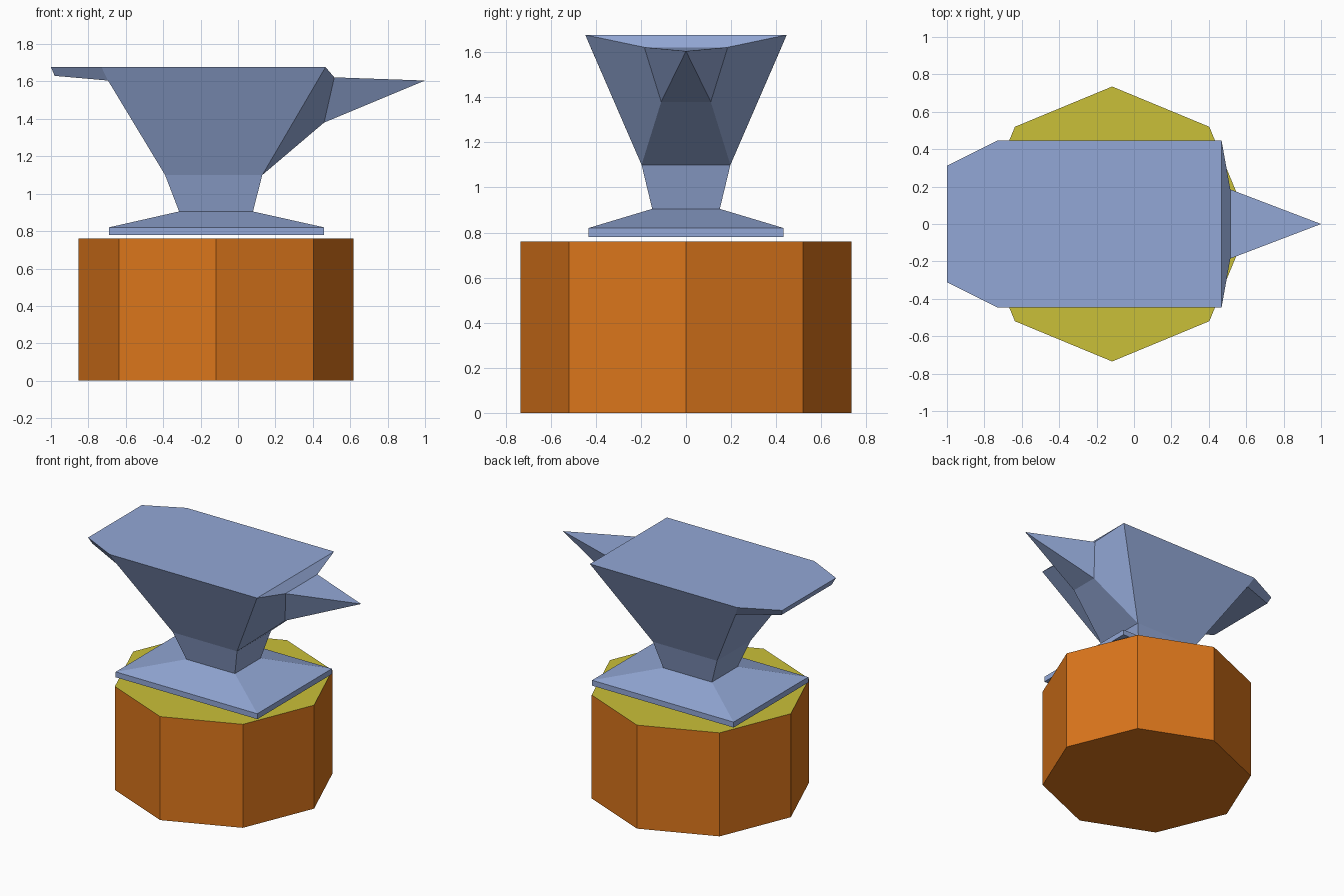
import bpy, bmesh

if "Cube" in bpy.data.objects:
    bpy.data.objects.remove(bpy.data.objects["Cube"])


def material(name, rgb):
    mat = bpy.data.materials.new(name)
    mat.diffuse_color = (*rgb, 1)
    mat.use_nodes = True
    mat.node_tree.nodes["Principled BSDF"].inputs["Base Color"].default_value = mat.diffuse_color
    return mat


def finish(bm, name, mats):
    bmesh.ops.remove_doubles(bm, verts=bm.verts, dist=1e-4)
    bmesh.ops.recalc_face_normals(bm, faces=bm.faces)
    mesh = bpy.data.meshes.new(name)
    bm.to_mesh(mesh)
    bm.free()
    for m in mats:
        mesh.materials.append(m)
    obj = bpy.data.objects.new(name, mesh)
    bpy.context.collection.objects.link(obj)
    return obj


steel = material("steel", (0.29, 0.39, 0.67))
bark = material("bark", (0.71, 0.18, 0.011))
cut_wood = material("cut_wood", (0.59, 0.53, 0.04))

# Stump: octagonal block with a pale cut top
bm = bmesh.new()
bmesh.ops.create_cone(bm, cap_ends=True, segments=8, radius1=0.735,
                      radius2=0.735, depth=0.76)
bmesh.ops.translate(bm, verts=bm.verts, vec=(-0.117, 0, 0.38))
for f in bm.faces:
    f.material_index = 1 if f.calc_center_median().z > 0.75 else 0
finish(bm, "stump", [bark, cut_wood])

# Anvil: side profile as (x, half width, z), mirrored across y
profile = [
    (0.46, 0.433, 0.78), (0.46, 0.433, 0.82),      # foot, horn end
    (0.08, 0.15, 0.905), (0.13, 0.197, 1.10),      # waist
    (0.46, 0.11, 1.38), (1.0, 0, 1.605),           # horn underside, tip
    (0.515, 0.185, 1.622), (0.468, 0.447, 1.677),  # step up to the face
    (-0.73, 0.447, 1.677), (-1.0, 0.312, 1.677),   # face, tapered heel
    (-0.98, 0.29, 1.63), (-0.695, 0.416, 1.605),   # heel underside
    (-0.39, 0.197, 1.10), (-0.315, 0.15, 0.905),   # waist
    (-0.69, 0.433, 0.82), (-0.69, 0.433, 0.78),    # foot, heel end
]
flanks = [(0, 1, 14, 15), (1, 2, 13, 14), (2, 3, 12, 13), (3, 7, 8, 11, 12),
          (8, 9, 10, 11), (3, 4, 6, 7), (4, 5, 6)]

bm = bmesh.new()
near = [bm.verts.new((x, -y, z)) for x, y, z in profile]
far = [bm.verts.new((x, y, z)) for x, y, z in profile]
for i in range(len(profile)):
    j = (i + 1) % len(profile)
    bm.faces.new((near[i], near[j], far[j], far[i]))
for side in (near, far):
    for loop in flanks:
        bm.faces.new([side[i] for i in loop])
finish(bm, "anvil", [steel])
